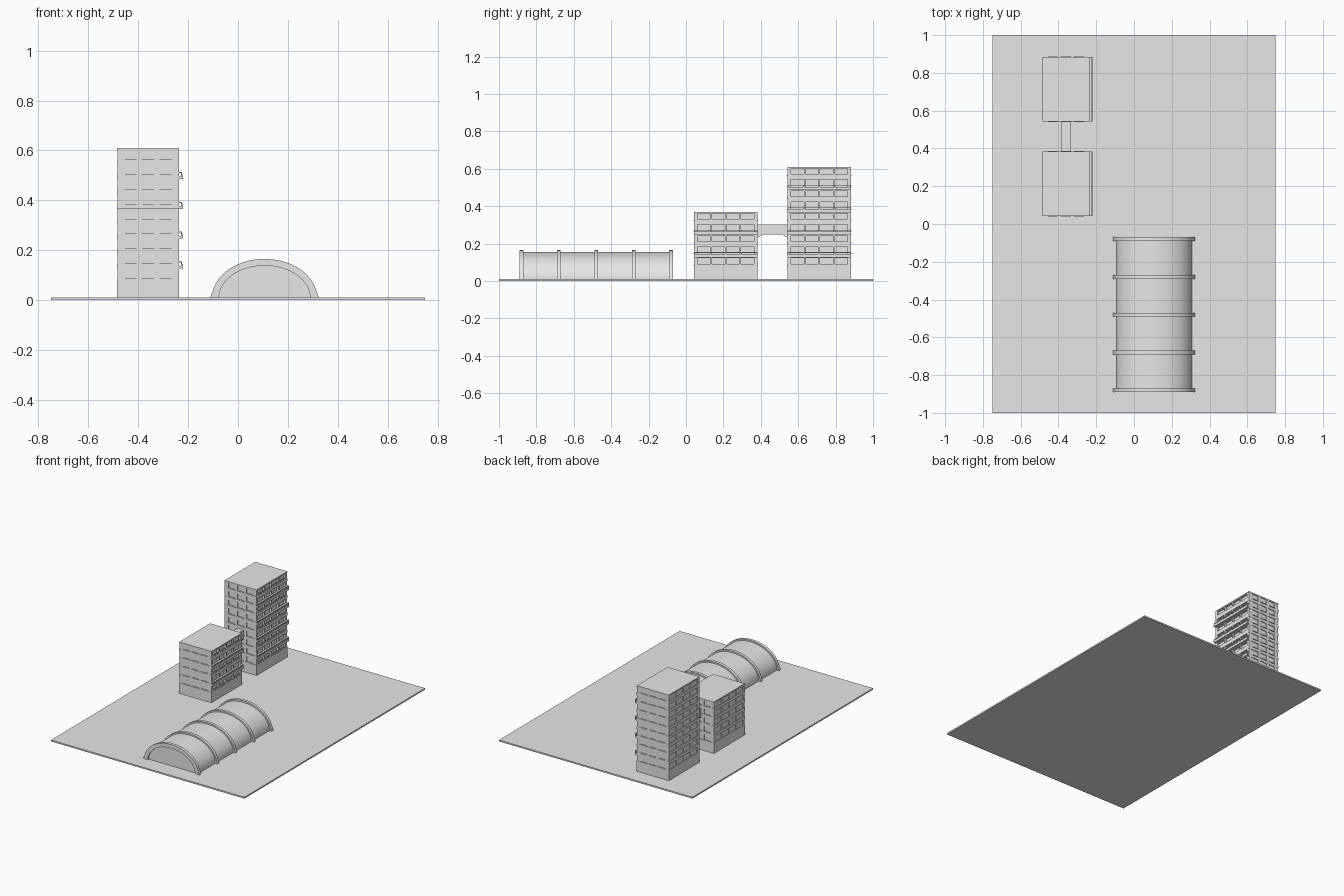
import bpy, bmesh, math

if "Cube" in bpy.data.objects:
    bpy.data.objects.remove(bpy.data.objects["Cube"])

grey = bpy.data.materials.new("light grey")
grey.diffuse_color = (0.8, 0.8, 0.8, 1)
grey.use_nodes = True
grey.node_tree.nodes["Principled BSDF"].inputs["Base Color"].default_value = grey.diffuse_color


def finish(name, bm):
    bmesh.ops.recalc_face_normals(bm, faces=bm.faces)
    me = bpy.data.meshes.new(name)
    bm.to_mesh(me)
    bm.free()
    me.materials.append(grey)
    ob = bpy.data.objects.new(name, me)
    bpy.context.collection.objects.link(ob)
    return ob


def box(bm, x0, x1, y0, y1, z0, z1):
    r = bmesh.ops.create_cube(bm, size=1)
    for v in r["verts"]:
        v.co = ((x0 + x1) / 2 + v.co.x * (x1 - x0),
                (y0 + y1) / 2 + v.co.y * (y1 - y0),
                (z0 + z1) / 2 + v.co.z * (z1 - z0))


def prism(name, pts, axis, a, b):
    """Extrude a closed outline along x or y from a to b."""
    bm = bmesh.new()
    place = (lambda p, t: (p[0], t, p[1])) if axis == "y" else (lambda p, t: (t, p[0], p[1]))
    f = bm.faces.new([bm.verts.new(place(p, a)) for p in pts])
    r = bmesh.ops.extrude_face_region(bm, geom=[f])
    vs = [e for e in r["geom"] if isinstance(e, bmesh.types.BMVert)]
    bmesh.ops.translate(bm, verts=vs, vec=(0, b - a, 0) if axis == "y" else (b - a, 0, 0))
    return finish(name, bm)


# ground plate
G = 0.01
bm = bmesh.new()
box(bm, -0.75, 0.75, -1, 1, 0, G)
finish("ground_plate", bm)

# apartment blocks
X0, X1, FH = -0.485, -0.236, 0.06


def block(name, y0, y1, floors):
    top = G + floors * FH
    levels = [G + FH * i for i in range(1, floors)]
    # recessed core: deep loggias on the right side, shallow windows elsewhere
    bm = bmesh.new()
    box(bm, X0 + 0.005, X1 - 0.016, y0 + 0.005, y1 - 0.005, G, top - 0.002)
    finish(name + "_core", bm)

    # ground storey, floor bands and roof
    bm = bmesh.new()
    box(bm, X0, X1, y0, y1, G, G + FH + 0.014)
    for z in levels[1:]:
        box(bm, X0, X1, y0, y1, z - 0.008, z + 0.014)
    box(bm, X0, X1, y0, y1, top - 0.009, top)
    finish(name + "_floor_bands", bm)

    # piers between the windows
    bm = bmesh.new()
    e, zb, zt = 0.001, G + FH, top - 0.004
    n, w = 4, (y1 - y0 - 0.03) / 4
    for i in range(n + 1):
        c = y0 + 0.015 + i * w
        h = 0.005
        a, b = max(c - h, y0 + e), min(c + h, y1 - e)
        if i == 0:
            a = y0 + e
        if i == n:
            b = y1 - e
        box(bm, X0 + e, X0 + 0.012, a, b, zb, zt)
        box(bm, X1 - 0.02, X1 - e, a, b, zb, zt)
    n, w = 3, (X1 - X0 - 0.04) / 3
    for i in range(n + 1):
        c = X0 + 0.02 + i * w
        a, b = c - 0.011, c + 0.011
        if i == 0:
            a = X0 + e
        if i == n:
            b = X1 - e
        box(bm, a, b, y0 + e, y0 + 0.012, zb, zt)
        box(bm, a, b, y1 - 0.012, y1 - e, zb, zt)
    finish(name + "_piers", bm)

    # window sills on the end walls
    bm = bmesh.new()
    for z in levels:
        for i in range(3):
            c = X0 + 0.02 + (i + 0.5) * w
            for a, b in ((y0 - 0.003, y0 + 0.006), (y1 - 0.006, y1 + 0.003)):
                box(bm, c - 0.026, c + 0.026, a, b, z + 0.011, z + 0.016)
    finish(name + "_sills", bm)

    # long balconies on every second floor of the right side
    bm = bmesh.new()
    for z in levels[1::2]:
        box(bm, X1 - 0.01, X1 + 0.010, y0, y1, z - 0.004, z + 0.006)
        box(bm, X1 + 0.008, X1 + 0.015, y0, y1, z - 0.004, z + 0.014)
        box(bm, X1 - 0.002, X1 + 0.012, y0, y1, z + 0.020, z + 0.024)
        for i in range(5):
            c = y0 + 0.004 + i * (y1 - y0 - 0.008) / 4
            box(bm, X1 + 0.008, X1 + 0.012, c - 0.003, c + 0.003, z + 0.012, z + 0.022)
    # loggia parapets on the other floors
    for z in levels[0::2]:
        box(bm, X1 - 0.006, X1 - 0.002, y0 + 0.01, y1 - 0.01, z + 0.012, z + 0.022)
    finish(name + "_balconies", bm)


block("low_block", 0.042, 0.383, 6)
block("tower", 0.542, 0.883, 10)

# footbridge with sloping haunches
prism("footbridge", [(0.378, 0.302), (0.547, 0.302), (0.547, 0.228), (0.515, 0.25),
                     (0.41, 0.25), (0.378, 0.228)], "x", -0.384, -0.337)

# barrel-vaulted hall
CX, N = 0.1065, 32


def arc(rx, rz, lo=0.0):
    return [(CX + rx * math.cos(t), G + rz * math.sin(t))
            for t in (lo + (math.pi - 2 * lo) * i / N for i in range(N + 1))]


# vault shell with end walls set inside the arches
vault = prism("vault_roof", arc(0.2, 0.145), "y", -0.88, -0.08)

# ribs with splayed feet
outer = [(CX + 0.2175, G)] + arc(0.21, 0.155, 0.28) + [(CX - 0.2175, G)]
inner = arc(0.1825, 0.128)[::-1]
for i, y in enumerate((-0.88, -0.68, -0.48, -0.28, -0.08)):
    prism(f"rib_{i + 1}", outer + inner, "y", y - 0.01, y + 0.01)
